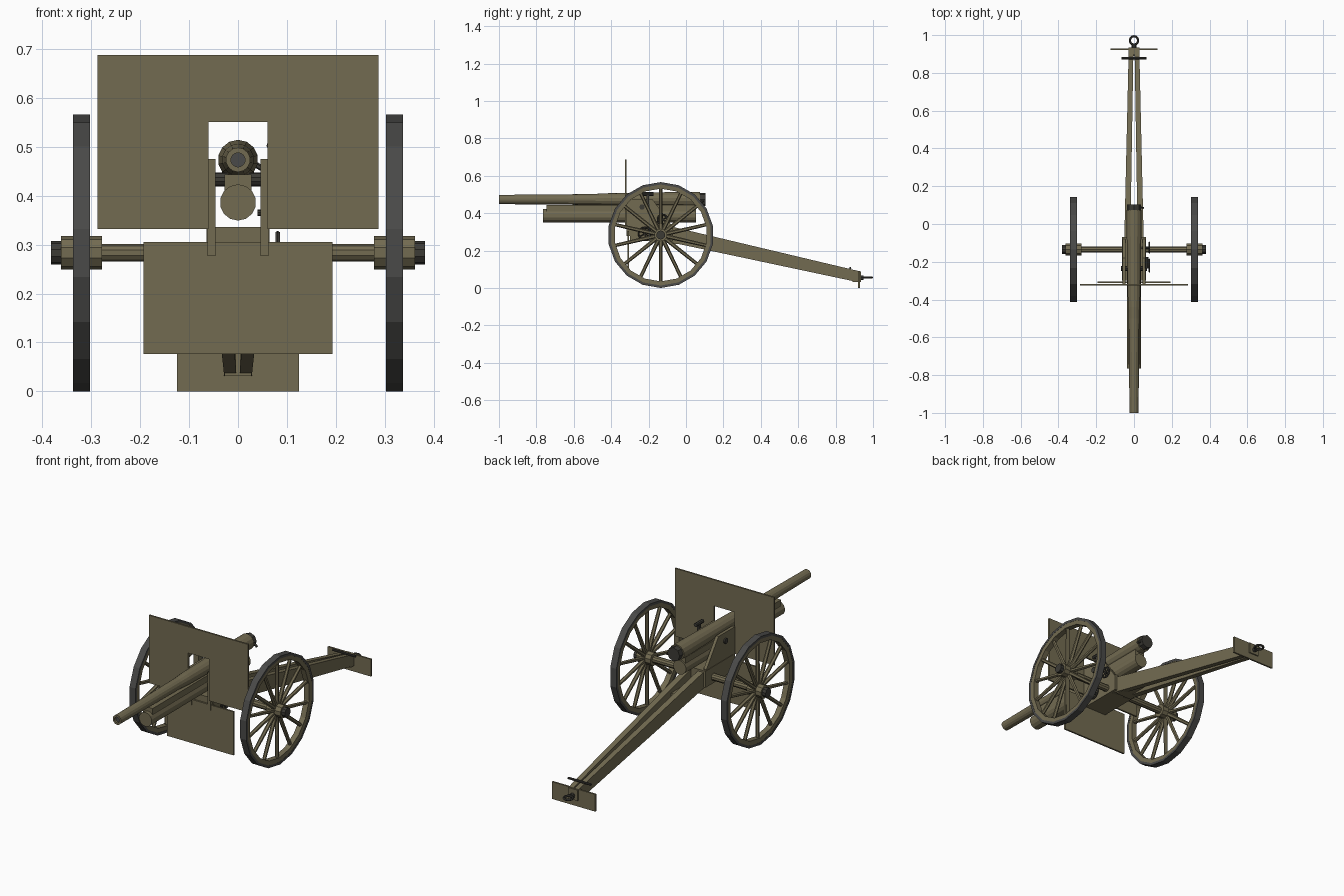
import bpy, bmesh, math
from mathutils import Vector, Matrix

if "Cube" in bpy.data.objects:
    bpy.data.objects.remove(bpy.data.objects["Cube"])


def mat(name, c):
    m = bpy.data.materials.new(name)
    m.diffuse_color = (*c, 1)
    m.use_nodes = True
    m.node_tree.nodes["Principled BSDF"].inputs["Base Color"].default_value = m.diffuse_color
    return m


OLIVE = mat("olive paint", (0.17, 0.147, 0.083))
TYRE = mat("tyre grey", (0.068, 0.068, 0.065))
STEEL = mat("dark steel", (0.045, 0.043, 0.036))


def finish(name, bm, m):
    bmesh.ops.recalc_face_normals(bm, faces=bm.faces[:])
    me = bpy.data.meshes.new(name)
    bm.to_mesh(me)
    bm.free()
    me.materials.append(m)
    ob = bpy.data.objects.new(name, me)
    bpy.context.collection.objects.link(ob)
    return ob


def box(name, x0, x1, y0, y1, z0, z1, m=OLIVE):
    bm = bmesh.new()
    bmesh.ops.create_cube(bm, size=1)
    for v in bm.verts:
        v.co = Vector(((x0, x1)[v.co.x > 0], (y0, y1)[v.co.y > 0], (z0, z1)[v.co.z > 0]))
    return finish(name, bm, m)


def add_rod(bm, a, b, r, n, r2=None):
    a, b = Vector(a), Vector(b)
    d = b - a
    rot = d.to_track_quat('Z', 'Y').to_matrix().to_4x4()
    bmesh.ops.create_cone(bm, cap_ends=True, segments=n, radius1=r, radius2=r if r2 is None else r2,
                          depth=d.length, matrix=Matrix.Translation((a + b) / 2) @ rot)


def rod(name, a, b, r, n=12, m=OLIVE, r2=None):
    bm = bmesh.new()
    add_rod(bm, a, b, r, n, r2)
    return finish(name, bm, m)


def lathe(name, profile, n, axis, centre, m=OLIVE, closed=False):
    """Spin (radius, along) points around the x, y or z axis."""
    bm = bmesh.new()
    rings = []
    for i in range(n):
        t = 2 * math.pi * i / n
        ring = []
        for r, h in profile:
            p, q = r * math.sin(t), -r * math.cos(t)
            co = {'x': (h, p, q), 'y': (p, h, q), 'z': (p, q, h)}[axis]
            ring.append(bm.verts.new(Vector(co) + Vector(centre)))
        rings.append(ring)
    k = len(profile)
    for i in range(n):
        a, b = rings[i], rings[(i + 1) % n]
        for j in range(k if closed else k - 1):
            bm.faces.new((a[j], a[(j + 1) % k], b[(j + 1) % k], b[j]))
    if not closed:
        bm.faces.new([r[0] for r in rings])
        bm.faces.new([r[-1] for r in rings])
    return finish(name, bm, m)


def plate(name, pts, axis, lo, hi, m=OLIVE):
    """Extrude an outline: (y, z) along x, or (x, z) along y."""
    bm = bmesh.new()
    put = (lambda p, d: (d, p[0], p[1])) if axis == 'x' else (lambda p, d: (p[0], d, p[1]))
    a = [bm.verts.new(put(p, lo)) for p in pts]
    b = [bm.verts.new(put(p, hi)) for p in pts]
    bm.faces.new(a)
    bm.faces.new(b)
    for i in range(len(pts)):
        j = (i + 1) % len(pts)
        bm.faces.new((a[i], a[j], b[j], b[i]))
    return finish(name, bm, m)


def ring(name, centre, axis, R, r, n=14, m=STEEL):
    prof = [(R + r * math.cos(t * math.pi / 3), r * math.sin(t * math.pi / 3)) for t in range(6)]
    return lathe(name, prof, n, axis, centre, m, True)


# wheels
WY, WZ = -0.135, 0.283
for s, side in ((-1, "left"), (1, "right")):
    c = (s * 0.32, WY, WZ)
    lathe(side + "_tyre", [(0.283, -0.0175), (0.283, 0.0175), (0.270, 0.0175), (0.270, -0.0175)],
          18, 'x', c, TYRE, True)
    lathe(side + "_rim", [(0.271, -0.0165), (0.271, 0.0165), (0.248, 0.0145), (0.248, -0.0145)],
          18, 'x', c, OLIVE, True)
    bm = bmesh.new()
    for i in range(14):
        t = 2 * math.pi * i / 14
        d = Vector((0, math.sin(t), math.cos(t)))
        add_rod(bm, Vector(c) + d * 0.025, Vector(c) + d * 0.255, 0.011, 6, 0.009)
    finish(side + "_spokes", bm, OLIVE)
    rod(side + "_hub", (s * 0.278, WY, WZ), (s * 0.362, WY, WZ), 0.034, 10)
    rod(side + "_hub_cap", (s * 0.36, WY, WZ), (s * 0.382, WY, WZ), 0.024, 10, STEEL)
rod("axle", (-0.3, WY, WZ), (0.3, WY, WZ), 0.018, 10)

# shields
plate("upper_shield", [(-0.287, 0.332), (-0.06, 0.332), (-0.06, 0.55), (0.06, 0.55),
                       (0.06, 0.332), (0.287, 0.332), (0.287, 0.687), (-0.287, 0.687)], 'y', -0.326, -0.317)
box("lower_shield", -0.193, 0.193, -0.313, -0.304, 0.077, 0.305)

# barrel with hollow muzzle
lathe("barrel", [(0.0145, -0.96), (0.0145, -1.0), (0.025, -1.0), (0.025, -0.96), (0.029, -0.5),
                 (0.033, -0.44), (0.039, -0.1), (0.041, 0.0), (0.041, 0.06)], 14, 'y', (0, 0, 0.473))
rod("bore", (0, -0.99, 0.473), (0, -0.95, 0.473), 0.0145, 14, TYRE)
rod("breech_ring", (0, 0.04, 0.473), (0, 0.075, 0.473), 0.041, 14)
rod("breech_block", (0, 0.055, 0.473), (0, 0.103, 0.473), 0.036, 8, STEEL)
rod("breech_handle", (0.02, 0.09, 0.473), (0.05, 0.085, 0.455), 0.006, 6, STEEL)

# recoil cylinder and slide
rod("recoil_cylinder", (0, -0.765, 0.386), (0, 0.053, 0.386), 0.037, 14)
box("cradle_slide", -0.028, 0.028, -0.745, 0.045, 0.405, 0.443)
rod("trunnion", (-0.07, -0.235, 0.433), (0.07, -0.235, 0.433), 0.0145, 10, STEEL)

# carriage
for s, side in ((-1, "left"), (1, "right")):
    plate(side + "_cheek", [(-0.317, 0.277), (-0.08, 0.277), (-0.08, 0.34), (-0.18, 0.475), (-0.317, 0.475)],
          'x', s * 0.046, s * 0.062)
box("carriage_bed", -0.064, 0.064, -0.30, -0.07, 0.25, 0.336)

# trail girders, tapering to the rear
for s, side in ((-1, "left"), (1, "right")):
    bm = bmesh.new()
    bmesh.ops.create_cube(bm, size=1)
    for v in bm.verts:
        back, top, out = v.co.y > 0, v.co.z > 0, v.co.x > 0
        x = (0.028 if back else 0.052) if out else (0.003 if back else 0.02)
        z = (0.09 if top else 0.03) if back else (0.336 if top else 0.25)
        v.co = Vector((s * x, 0.925 if back else -0.11, z))
    finish(side + "_trail_girder", bm, OLIVE)
box("trail_cross_plate", -0.045, 0.045, -0.08, 0.10, 0.235, 0.265)
box("trail_end_block", -0.028, 0.028, 0.89, 0.935, 0.032, 0.088)

# spade, handspike bar and towing ring
box("trail_spade", -0.125, 0.125, 0.92, 0.929, 0.0, 0.09)
rod("trail_handle", (-0.066, 0.878, 0.106), (0.066, 0.878, 0.106), 0.006, 8, STEEL)
rod("towing_stem", (0, 0.92, 0.055), (0, 0.95, 0.055), 0.012, 8, STEEL)
ring("towing_ring", (0, 0.972, 0.055), 'z', 0.022, 0.006)

# handwheels on the right side
for nm, y, z, R in (("elevating", -0.22, 0.29, 0.033), ("traversing", -0.125, 0.365, 0.027)):
    ring(nm + "_handwheel", (0.081, y, z), 'x', R, 0.005)
    rod(nm + "_handwheel_shaft", (0.04, y, z), (0.085, y, z), 0.007, 8, STEEL)
    for a in range(3):
        t = a * math.pi / 3
        d = Vector((0, math.sin(t), math.cos(t))) * R
        h = Vector((0.081, y, z))
        rod(f"{nm}_handwheel_spoke_{a}", h - d, h + d, 0.003, 6, STEEL)

# gun sight
box("sight_post", 0.062, 0.074, -0.212, -0.198, 0.44, 0.495, STEEL)
box("sight_bracket", 0.055, 0.07, -0.215, -0.195, 0.43, 0.45, STEEL)
rod("sight_tube", (0.068, -0.235, 0.502), (0.068, -0.175, 0.502), 0.01, 8, STEEL)
